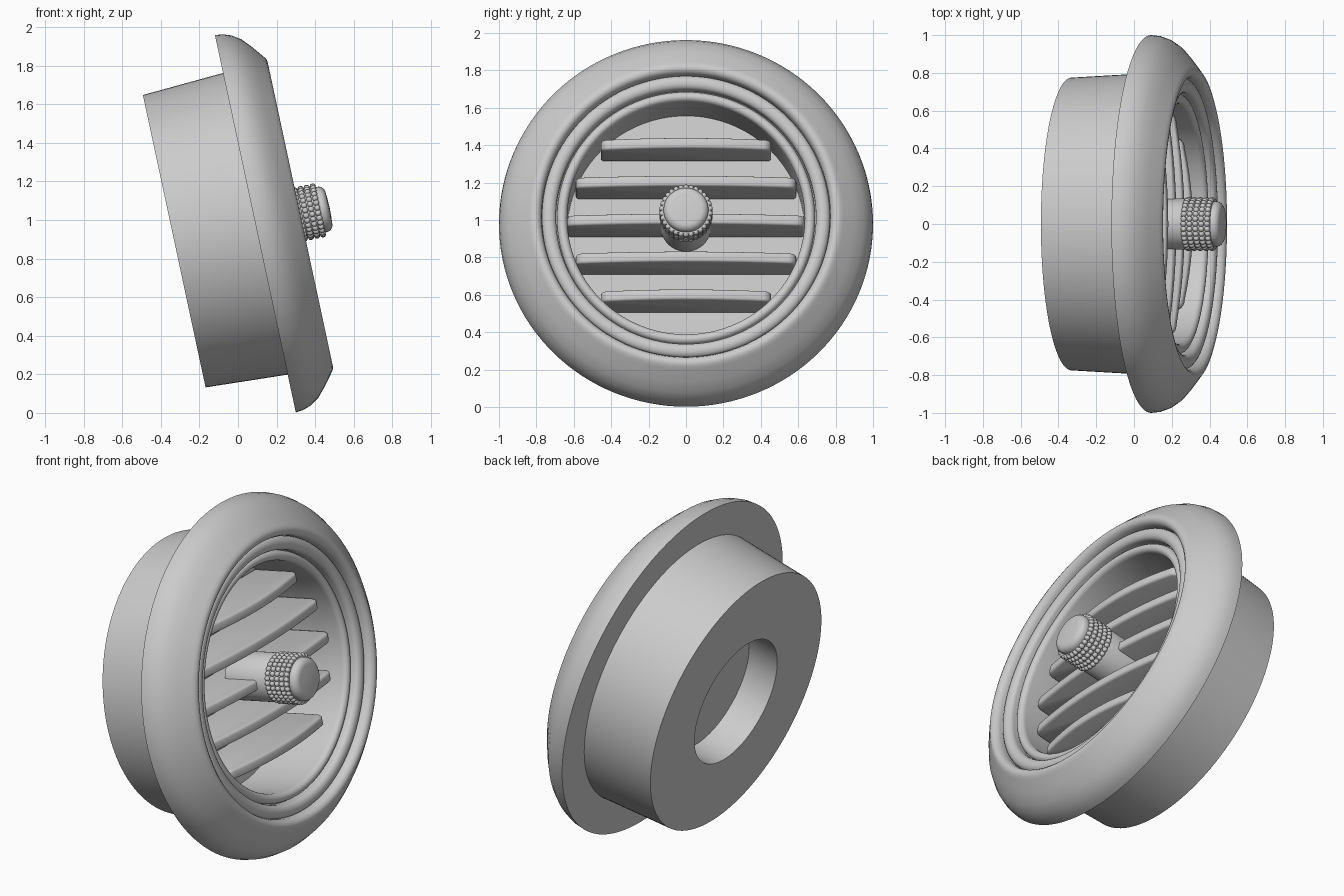
import bpy
import bmesh
from math import sin, cos, pi, sqrt, radians
from mathutils import Matrix

cube = bpy.data.objects.get("Cube")
if cube:
    bpy.data.objects.remove(cube, do_unlink=True)

# Single material
grey = bpy.data.materials.new("satin grey")
grey.use_nodes = True
COLOR = (0.6, 0.6, 0.6, 1)
grey.diffuse_color = COLOR
grey.node_tree.nodes["Principled BSDF"].inputs["Base Color"].default_value = COLOR

# Parts are built around local z, then tipped so the vent looks along +x and a little up
TILT = Matrix.Translation((0.09, 0, 0.98)) @ Matrix.Rotation(radians(77.9), 4, "Y")


def finish(name, bm, bevel=0):
    bmesh.ops.recalc_face_normals(bm, faces=bm.faces)
    mesh = bpy.data.meshes.new(name)
    bm.to_mesh(mesh)
    bm.free()
    mesh.transform(TILT)
    mesh.materials.append(grey)
    obj = bpy.data.objects.new(name, mesh)
    bpy.context.collection.objects.link(obj)
    bpy.ops.object.select_all(action="DESELECT")
    obj.select_set(True)
    bpy.context.view_layer.objects.active = obj
    if bevel:
        mod = obj.modifiers.new("soft edges", "BEVEL")
        mod.width = bevel
        mod.segments = 3
        mod.limit_method = "ANGLE"
        mod.angle_limit = radians(60)
        bpy.ops.object.modifier_apply(modifier=mod.name)
    bpy.ops.object.shade_smooth_by_angle(angle=radians(35))
    return obj


def lathe(name, profile, closed=True, steps=128):
    """Spin (radius, height) points around the local z axis."""
    bm = bmesh.new()
    verts = [bm.verts.new((r, 0, h)) for r, h in profile]
    edges = [bm.edges.new(pair) for pair in zip(verts, verts[1:])]
    if closed:
        edges.append(bm.edges.new((verts[-1], verts[0])))
    bmesh.ops.spin(bm, geom=verts + edges, axis=(0, 0, 1), cent=(0, 0, 0),
                   angle=2 * pi, steps=steps, use_duplicate=False)
    bmesh.ops.remove_doubles(bm, verts=bm.verts, dist=0.0002)
    return finish(name, bm)


def bead(outer, inner, base, height, n=10):
    """Half-round profile running from the outer to the inner radius."""
    mid, half = (outer + inner) / 2, (outer - inner) / 2
    return [(mid + half * cos(pi * i / n), base + height * sin(pi * i / n))
            for i in range(n + 1)]


# Barrel with a round recess in its back and the open grille chamber in front
FLOOR = -0.21
WALL = 0.635
lathe("barrel", [(0, FLOOR - 0.03), (0.375, FLOOR - 0.03), (0.375, -0.43),
                 (0.775, -0.43), (0.80, 0.01), (WALL, 0.01),
                 (WALL, FLOOR), (0, FLOOR)], closed=False)

# Wide rounded trim flange
lathe("trim_flange", [(WALL + 0.02, 0), (1, 0), (0.996, 0.04), (0.98, 0.085),
                      (0.95, 0.13), (0.90, 0.175), (0.84, 0.222), (0.825, 0.233),
                      (0.81, 0.238), (0.795, 0.236), (0.78, 0.225),
                      (0.772, 0.205), (0.77, 0.16), (WALL + 0.02, 0.12)])

# Two nested bezel rings inside the flange
lathe("outer_bezel", bead(0.77, 0.695, 0.175, 0.03) + [(0.695, 0.1), (0.77, 0.1)])
lathe("inner_bezel", bead(0.69, WALL, 0.14, 0.03) + [(WALL, 0), (0.69, 0)])

# Horizontal slats with a gently crowned front edge and rounded front corners
THICK = 0.058
for k in range(-2, 3):
    offset = k * 0.207
    half = sqrt(WALL ** 2 - (abs(offset) + THICK / 2) ** 2)
    outline = [(-half, FLOOR), (half, FLOOR)]
    corner = 0.05
    for i in range(7):
        a = pi / 2 * i / 6
        outline.append((half - corner + corner * cos(a), 0.04 + corner * sin(a)))
    flat = half - corner
    for i in range(1, 12):
        y = flat * (1 - i / 6)
        outline.append((y, 0.09 + 0.045 * (1 - (y / flat) ** 2)))
    outline += [(-y, z) for y, z in reversed(outline[2:9])]
    bm = bmesh.new()
    face = bm.faces.new([bm.verts.new((offset - THICK / 2, y, z)) for y, z in outline])
    extruded = bmesh.ops.extrude_face_region(bm, geom=[face])["geom"]
    bmesh.ops.translate(bm, vec=(THICK, 0, 0),
                        verts=[v for v in extruded if isinstance(v, bmesh.types.BMVert)])
    finish(f"slat_{k + 3}", bm, bevel=0.015)

# Adjuster knob: stem, gripping core and rounded cap
lathe("knob_stem", [(0, -0.08), (0.135, -0.08), (0.135, 0.18), (0.13, 0.19),
                    (0, 0.19)], closed=False, steps=64)
lathe("knob_core", [(0, 0.18), (0.128, 0.18), (0.128, 0.345), (0, 0.345)],
      closed=False, steps=64)
cap = [(0.08 + 0.04 * cos(pi / 2 * i / 8), 0.355 + 0.035 * sin(pi / 2 * i / 8))
       for i in range(9)]
lathe("knob_cap", [(0, 0.335), (0.12, 0.335)] + cap + [(0.04, 0.393), (0, 0.394)],
      closed=False, steps=64)

# Rows of small grip beads around the core
bm = bmesh.new()
ROWS, COUNT = 5, 30
for row in range(ROWS):
    for i in range(COUNT):
        a = 2 * pi * i / COUNT
        place = Matrix.Translation((0.128 * cos(a), 0.128 * sin(a), 0.203 + 0.032 * row))
        bmesh.ops.create_icosphere(bm, subdivisions=2, radius=0.0155, matrix=place)
finish("knob_grip_beads", bm)
